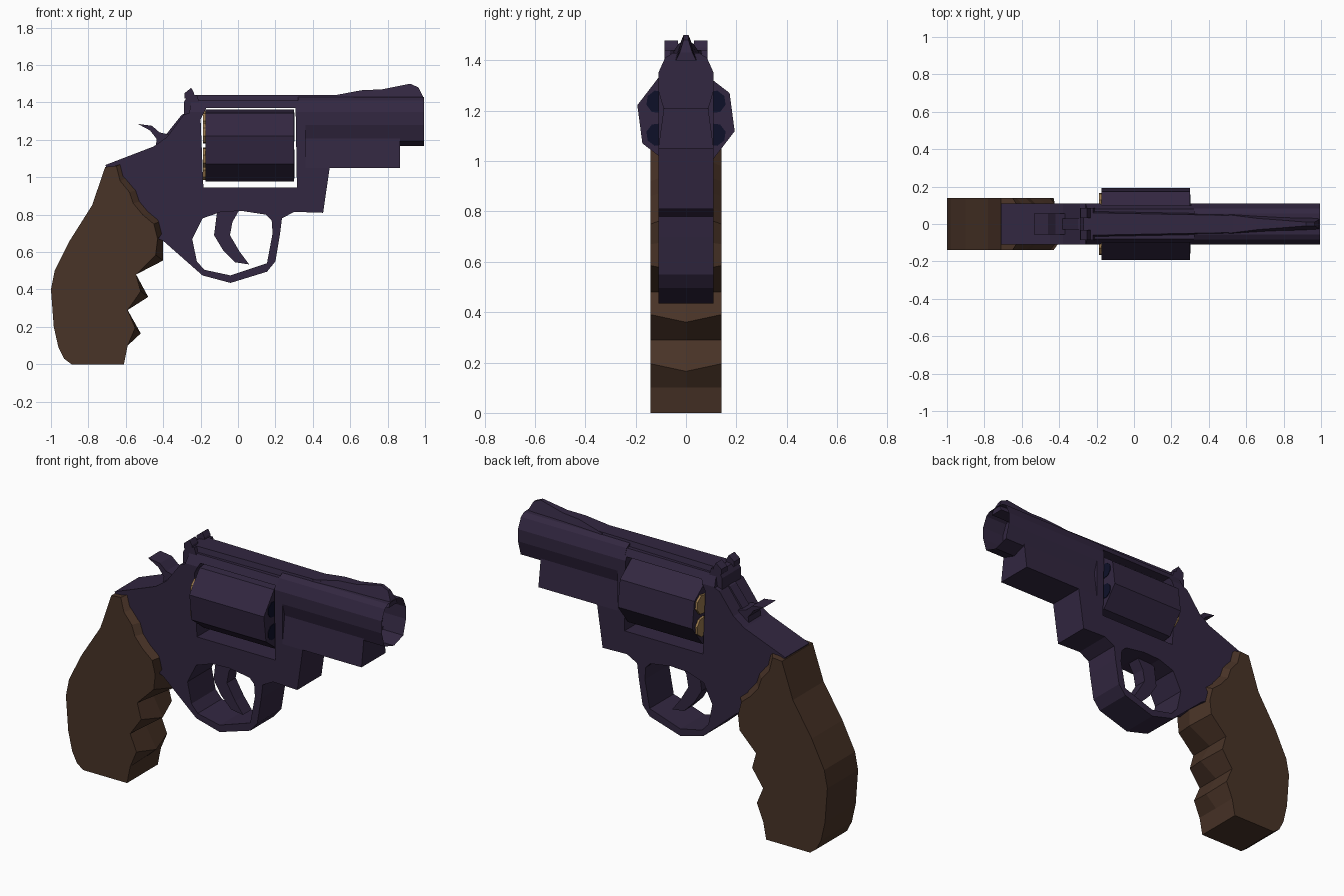
import bpy, bmesh, math

if "Cube" in bpy.data.objects:
    bpy.data.objects.remove(bpy.data.objects["Cube"])


def material(name, rgb):
    m = bpy.data.materials.new(name)
    m.diffuse_color = (*rgb, 1)
    m.use_nodes = True
    m.node_tree.nodes["Principled BSDF"].inputs["Base Color"].default_value = m.diffuse_color
    return m


STEEL = material("dark violet steel", (0.032, 0.020, 0.052))
WOOD = material("brown wood", (0.066, 0.033, 0.020))
BRASS = material("brass", (0.32, 0.19, 0.075))
NAVY = material("dark navy", (0.004, 0.005, 0.022))


def finish(bm, name, mat):
    bmesh.ops.recalc_face_normals(bm, faces=bm.faces)
    me = bpy.data.meshes.new(name)
    bm.to_mesh(me)
    bm.free()
    me.materials.append(mat)
    ob = bpy.data.objects.new(name, me)
    bpy.context.collection.objects.link(ob)
    return ob


def plate(half, outline, *holes):
    """Flat xz outline with holes, thickened to y = +-half."""
    bm = bmesh.new()
    for pts in (outline, *holes):
        vs = [bm.verts.new((x, -half, z)) for x, z in pts]
        for a, b in zip(vs, vs[1:] + vs[:1]):
            bm.edges.new((a, b))
    bmesh.ops.triangle_fill(bm, use_beauty=True, edges=bm.edges[:], normal=(0, -1, 0))
    bmesh.ops.dissolve_limit(bm, angle_limit=0.01, verts=[], edges=bm.edges[:]) if not holes else None
    ext = bmesh.ops.extrude_face_region(bm, geom=bm.faces[:], use_keep_orig=True)
    for v in (g for g in ext["geom"] if isinstance(g, bmesh.types.BMVert)):
        v.co.y = half
    return bm


def loft(loops):
    """Bridge equal closed loops and cap both ends; returns mesh and last cap."""
    bm = bmesh.new()
    rows = [[bm.verts.new(p) for p in loop] for loop in loops]
    n = len(rows[0])
    for a, b in zip(rows, rows[1:]):
        for i in range(n):
            j = (i + 1) % n
            bm.faces.new((a[i], a[j], b[j], b[i]))
    bm.faces.new(rows[0])
    return bm, bm.faces.new(rows[-1])


def mirrored(half):
    """Close a right-hand (y, z) section by mirroring it in y."""
    return half + [(-y, z) for y, z in reversed(half) if y > 0]


def rod(name, x0, x1, y, z, r, sides, phase, mat):
    ring = [(y + r * math.cos(phase + math.tau * i / sides),
             z + r * math.sin(phase + math.tau * i / sides)) for i in range(sides)]
    return finish(loft([[(x, *p) for p in ring] for x in (x0, x1)])[0], name, mat)


# Frame with trigger guard opening and cylinder window
outline = [(-0.71, 1.065), (-0.45, 1.165), (-0.38, 1.215), (-0.29, 1.335),
           (-0.26, 1.345), (-0.25, 1.41), (0.36, 1.41), (0.36, 1.05), (0.49, 1.05),
           (0.455, 0.81), (0.30, 0.815), (0.235, 0.78), (0.225, 0.70), (0.20, 0.55),
           (0.155, 0.495), (-0.04, 0.435), (-0.19, 0.475), (-0.40, 0.66),
           (-0.50, 0.70), (-0.69, 1.03)]
guard_hole = [(-0.245, 0.67), (-0.19, 0.78), (-0.09, 0.815), (0.02, 0.82), (0.15, 0.80),
              (0.18, 0.77), (0.185, 0.70), (0.155, 0.54), (-0.04, 0.475),
              (-0.18, 0.505), (-0.22, 0.55)]
window = [(-0.20, 1.31), (-0.185, 0.945), (0.315, 0.945), (0.308, 1.37), (-0.17, 1.37)]
bm = plate(0.11, outline, guard_hole, window)
bmesh.ops.bisect_plane(bm, geom=bm.verts[:] + bm.edges[:] + bm.faces[:],
                       plane_co=(0, 0, 1.35), plane_no=(0, 0, 1))
for v in bm.verts:  # chamfer the top strap
    if v.co.z > 1.35:
        v.co.y *= 1 - 0.27 * (v.co.z - 1.35) / 0.06
finish(bm, "frame", STEEL)

# Barrel with a recessed muzzle
section = mirrored([(0, 1.43), (0.055, 1.428), (0.083, 1.41), (0.11, 1.35),
                    (0.11, 1.28), (0.085, 1.195), (0, 1.168)])
bm, muzzle = loft([[(x, *p) for p in section] for x in (0.32, 0.995)])
bmesh.ops.inset_region(bm, faces=[muzzle], thickness=0.014)
for v in muzzle.verts:
    v.co.x -= 0.002
hole = bmesh.ops.extrude_discrete_faces(bm, faces=[muzzle])["faces"][0]
for v in hole.verts:
    v.co.x -= 0.14
finish(bm, "barrel", STEEL)

# Lug under the barrel
lug = [(0.088, 1.21), (0.11, 1.05), (-0.11, 1.05), (-0.088, 1.21)]
finish(loft([[(x, *p) for p in lug] for x in (0.32, 0.865)])[0], "barrel_lug", STEEL)

# Top rib, tapering forward, and the front sight ramp
rib = [[(x, -b, 1.40), (x, -t, 1.44), (x, t, 1.44), (x, b, 1.40)]
       for x, b, t in ((-0.24, 0.07, 0.06), (0.56, 0.055, 0.045))]
finish(loft(rib)[0], "top_rib", STEEL)
ramp = [[(x, -b, 1.40), (x, -t, z), (x, t, z), (x, b, 1.40)]
        for x, b, t, z in ((0.50, 0.06, 0.05, 1.435), (0.66, 0.05, 0.03, 1.465),
                           (0.77, 0.045, 0.022, 1.47), (0.92, 0.04, 0.010, 1.50),
                           (0.965, 0.04, 0.010, 1.48), (0.99, 0.04, 0.025, 1.43))]
finish(loft(ramp)[0], "front_sight", STEEL)

# Rear sight: base block and two posts
finish(plate(0.085, [(-0.29, 1.33), (-0.29, 1.40), (-0.27, 1.435), (-0.22, 1.44),
                     (-0.20, 1.38), (-0.25, 1.33)]), "rear_sight_base", STEEL)
for side in (-1, 1):
    bm = plate(0.027, [(-0.285, 1.42), (-0.285, 1.45), (-0.25, 1.478), (-0.235, 1.45), (-0.23, 1.42)])
    bmesh.ops.translate(bm, verts=bm.verts, vec=(0, side * 0.058, 0))
    finish(bm, "rear_sight_post", STEEL)

# Hammer and trigger
finish(plate(0.055, [(-0.535, 1.285), (-0.46, 1.275), (-0.42, 1.24), (-0.37, 1.228),
                     (-0.30, 1.20), (-0.40, 1.12), (-0.44, 1.16), (-0.435, 1.205),
                     (-0.47, 1.25)]), "hammer", STEEL)
finish(plate(0.03, [(-0.37, 1.20), (-0.385, 1.228), (-0.30, 1.335), (-0.27, 1.345),
                    (-0.27, 1.25)]), "hammer_neck", STEEL)
finish(plate(0.04, [(-0.11, 0.83), (-0.128, 0.69), (-0.08, 0.61), (-0.016, 0.545),
                    (0.06, 0.534), (0.01, 0.60), (-0.043, 0.69), (-0.03, 0.76),
                    (0.01, 0.83)]), "trigger", STEEL)

# Eight-sided cylinder, six chambers and cartridge bases
CZ = 1.17
rod("cylinder", -0.175, 0.30, 0, CZ, 0.2, 8, math.radians(30), STEEL)
for k in range(6):
    a = math.radians(30 + 60 * k)
    y, z = 0.13 * math.cos(a), CZ + 0.13 * math.sin(a)
    rod("chamber_mouth", 0.298, 0.303, y, z, 0.046, 8, a, NAVY)
    rod("cartridge_base", -0.188, -0.17, y, z, 0.056, 8, a, BRASS)

# Grip: (x, z) on the sides, then the offset of the middle ridge
grip = [(-0.71, 1.055, 0, 0), (-0.78, 0.85, 0, 0), (-0.90, 0.66, 0, 0),
        (-0.98, 0.50, 0, 0), (-1.0, 0.40, 0, 0), (-0.985, 0.20, 0, 0),
        (-0.96, 0.09, 0, 0), (-0.93, 0.03, 0, 0), (-0.89, 0, 0, 0),
        (-0.61, 0, 0, 0), (-0.59, 0.10, 0, 0), (-0.55, 0.195, 0.03, -0.03),
        (-0.59, 0.29, 0, 0), (-0.52, 0.39, 0.04, -0.03), (-0.545, 0.48, 0, 0),
        (-0.44, 0.585, 0.04, -0.03), (-0.43, 0.67, 0.03, 0.02),
        (-0.45, 0.75, 0.12, 0.05), (-0.51, 0.80, 0.15, 0.06), (-0.56, 0.86, 0.15, 0.05),
        (-0.58, 0.92, 0.15, 0.05), (-0.63, 0.98, 0.13, 0.06), (-0.65, 1.06, 0.09, 0.04)]
side_pts = [(x, z) for x, z, _, _ in grip]
mid_pts = [(x + dx, z + dz) for x, z, dx, dz in grip]
bm, _ = loft([[(x, y, z) for x, z in pts]
              for y, pts in ((-0.14, side_pts), (0, mid_pts), (0.14, side_pts))])
finish(bm, "grip", WOOD)
